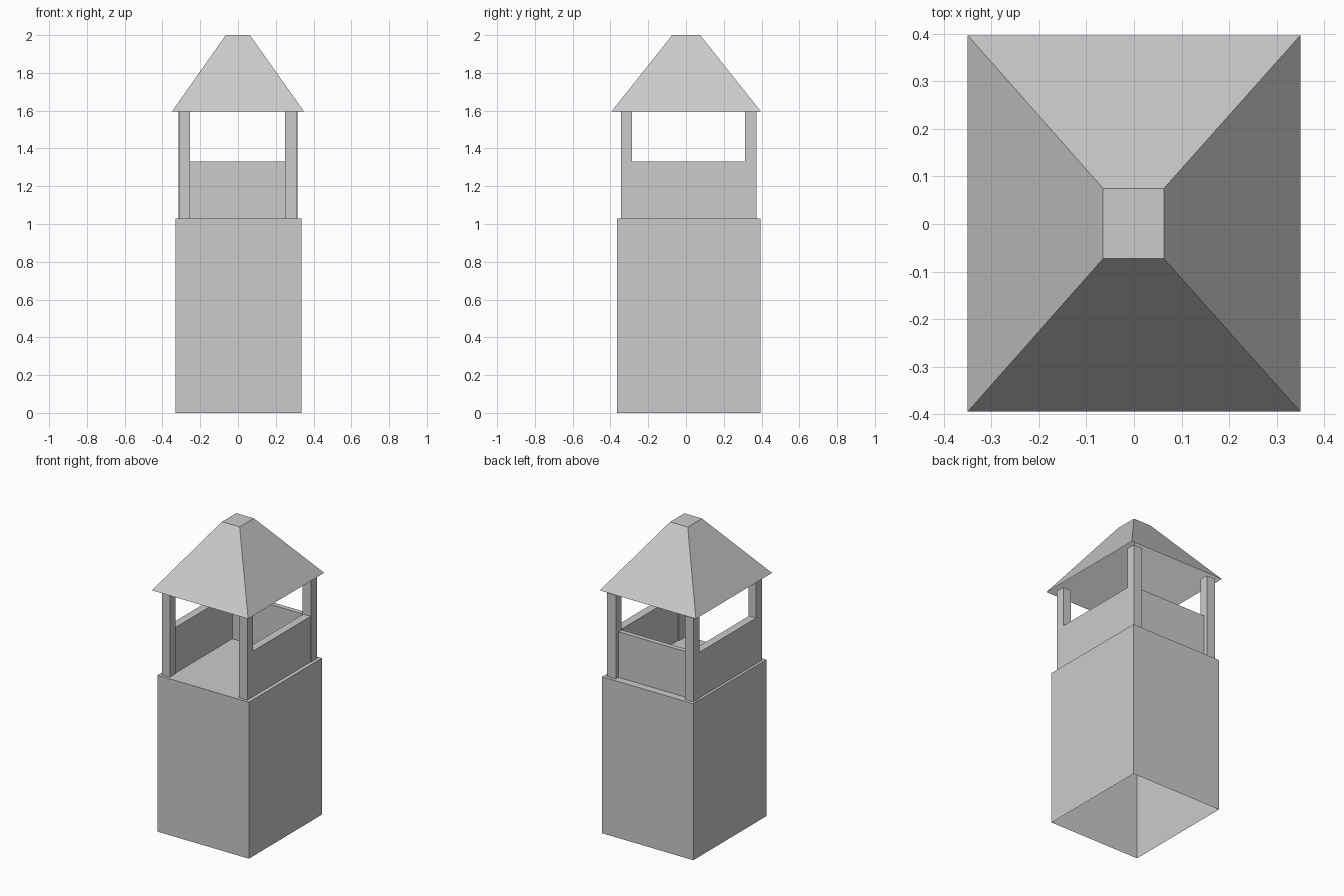
import bpy
import bmesh

if "Cube" in bpy.data.objects:
    bpy.data.objects.remove(bpy.data.objects["Cube"])

FLOOR, EAVE, RAIL, TOP = 1.03, 1.595, 1.33, 2.0


def frustum(name, x, y, z, top_x=None, top_y=None, open_bottom=False, open_top=False):
    """Four-sided block from ranges; the top may taper and ends may be left open."""
    bm = bmesh.new()
    bottom = [bm.verts.new((a, b, z[0])) for a, b in corners(x, y)]
    top = [bm.verts.new((a, b, z[1])) for a, b in corners(top_x or x, top_y or y)]
    for i in range(4):
        j = (i + 1) % 4
        bm.faces.new((bottom[i], bottom[j], top[j], top[i]))
    if not open_bottom:
        bm.faces.new(bottom[::-1])
    if not open_top:
        bm.faces.new(top)
    mesh = bpy.data.meshes.new(name)
    bm.to_mesh(mesh)
    bm.free()
    obj = bpy.data.objects.new(name, mesh)
    bpy.context.collection.objects.link(obj)
    return obj


def corners(x, y):
    return [(x[0], y[0]), (x[1], y[0]), (x[1], y[1]), (x[0], y[1])]


# Hollow tower base with a closed floor on top
frustum("tower_base", (-0.33, 0.335), (-0.365, 0.395), (0, FLOOR), open_bottom=True)

# Corner posts, back pair standing slightly proud of the side walls
for end, y, out in (("front", (-0.345, -0.285), 0.0), ("back", (0.313, 0.373), 0.004)):
    for side, x in (("left", (-0.312 - out, -0.255)), ("right", (0.25, 0.31 + out))):
        frustum(f"{end}_{side}_post", x, y, (FLOOR, EAVE), open_bottom=True, open_top=True)

# Parapet walls on three sides, front left open
for side, x in (("left", (-0.312, -0.26)), ("right", (0.257, 0.31))):
    frustum(f"{side}_parapet", x, (-0.286, 0.314), (FLOOR, RAIL), open_bottom=True)
frustum("back_parapet", (-0.256, 0.251), (0.313, 0.345), (FLOOR, RAIL), open_bottom=True)

# Hipped roof shell with a small flat cap
frustum("roof", (-0.35, 0.35), (-0.395, 0.397), (EAVE, TOP),
        (-0.065, 0.063), (-0.073, 0.075), open_bottom=True)
